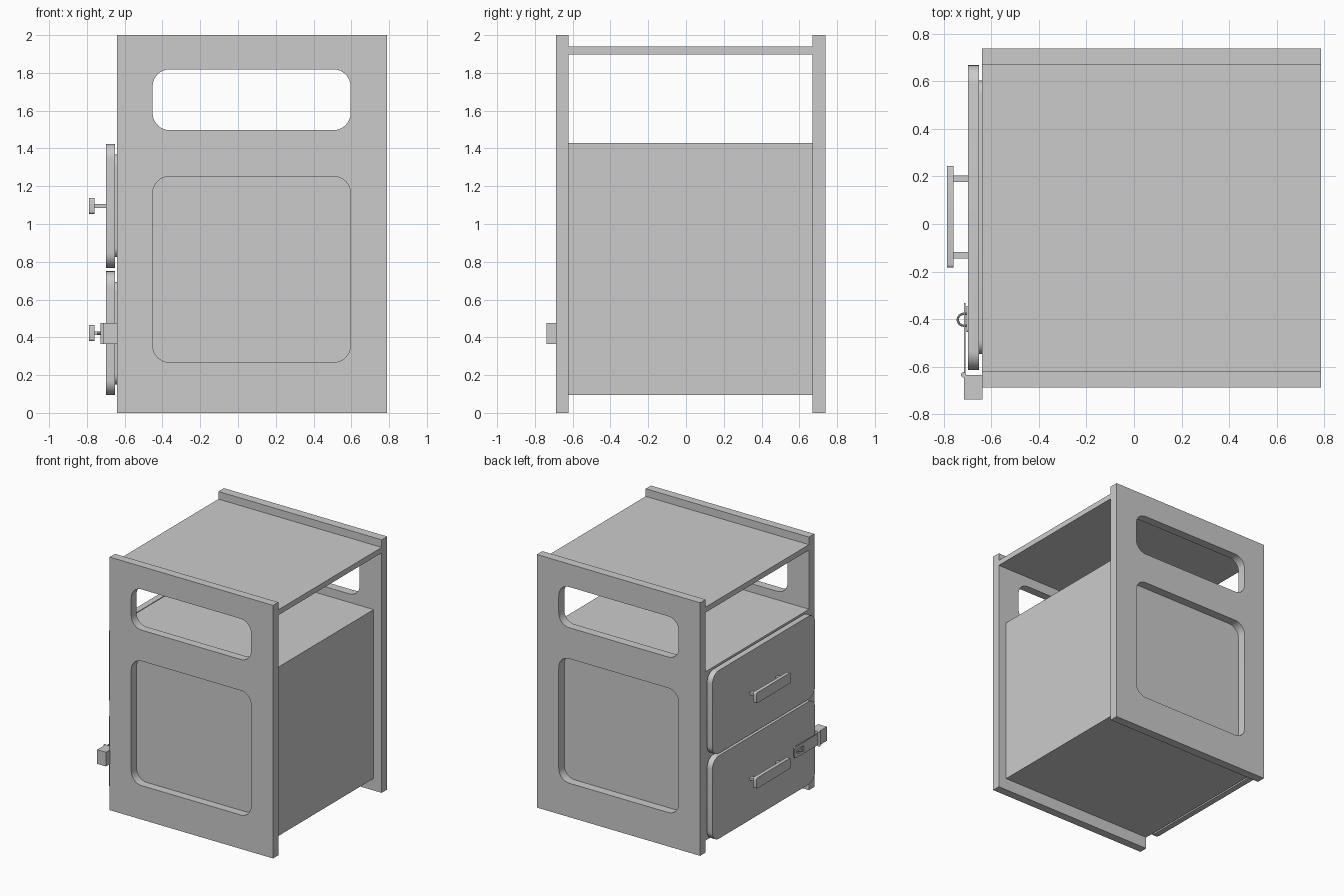
import bpy, math
from mathutils import Matrix

if "Cube" in bpy.data.objects:
    bpy.data.objects.remove(bpy.data.objects["Cube"])


def finish(obj, angle=30):
    bpy.ops.object.select_all(action='DESELECT')
    obj.select_set(True)
    bpy.context.view_layer.objects.active = obj
    if obj.type == 'CURVE':
        bpy.ops.object.convert(target='MESH')
    bpy.ops.object.shade_smooth_by_angle(angle=math.radians(angle))
    return bpy.context.object


def box(name, x, y, z):
    bpy.ops.mesh.primitive_cube_add(size=1)
    o = bpy.context.object
    o.name = name
    o.location = [(a + b) / 2 for a, b in (x, y, z)]
    o.scale = [b - a for a, b in (x, y, z)]
    bpy.ops.object.transform_apply(location=True, scale=True)
    return o


def rounded(u, v, r, n=8):
    if r == 0:
        return [(u[0], v[0]), (u[1], v[0]), (u[1], v[1]), (u[0], v[1])]
    pts = []
    corners = [(u[1] - r, v[1] - r), (u[0] + r, v[1] - r), (u[0] + r, v[0] + r), (u[1] - r, v[0] + r)]
    for k, (cu, cv) in enumerate(corners):
        for i in range(n + 1):
            a = math.pi / 2 * (k + i / n)
            pts.append((cu + r * math.cos(a), cv + r * math.sin(a)))
    return pts


# Extruded plate lying in the xz or yz plane, extra outlines become holes
def plate(name, plane, span, *outlines):
    cu = bpy.data.curves.new(name, 'CURVE')
    cu.dimensions = '2D'
    cu.fill_mode = 'BOTH'
    cu.extrude = (span[1] - span[0]) / 2
    for pts in outlines:
        s = cu.splines.new('POLY')
        s.points.add(len(pts) - 1)
        for p, (a, b) in zip(s.points, pts):
            p.co = (a, b, 0, 1)
        s.use_cyclic_u = True
    o = bpy.data.objects.new(name, cu)
    bpy.context.collection.objects.link(o)
    mid = sum(span) / 2
    if plane == 'xz':
        o.matrix_world = Matrix.Translation((0, mid, 0)) @ Matrix.Rotation(math.pi / 2, 4, 'X')
    else:
        o.matrix_world = Matrix(((0, 0, 1, mid), (1, 0, 0, 0), (0, 1, 0, 0), (0, 0, 0, 1)))
    return finish(o)


X = (-0.64, 0.788)
Y = (-0.622, 0.669)

# Side panels with two rounded windows
for name, span in (("side_panel_front", (-0.688, Y[0])), ("side_panel_back", (Y[1], 0.738))):
    plate(name, 'xz', span, rounded(X, (0, 2), 0),
          rounded((-0.452, 0.596), (1.497, 1.819), 0.09),
          rounded((-0.452, 0.596), (0.268, 1.252), 0.09))

# Cabinet body (set in from the rear edge) and top shelf
box("cabinet_body", (X[0], 0.718), Y, (0.095, 1.43))
box("top_shelf", X, Y, (1.897, 1.94))

# Drawers with handles
for tag, z0, z1 in (("lower", 0.094, 0.75), ("upper", 0.768, 1.424)):
    zc = (z0 + z1) / 2
    plate(tag + "_drawer_front", 'yz', (-0.699, -0.652), rounded((-0.615, 0.669), (z0, z1), 0.08))
    plate(tag + "_drawer_backing", 'yz', (-0.653, -0.638),
          rounded((-0.547, 0.604), (z0 + 0.056, z1 - 0.056), 0.055))
    plate(tag + "_handle_bar", 'yz', (-0.788, -0.76), rounded((-0.184, 0.244), (zc - 0.042, zc + 0.042), 0.012, 4))
    for i, y in enumerate((-0.131, 0.191)):
        box(f"{tag}_handle_post_{i}", (-0.764, -0.69), (y - 0.014, y + 0.014), (zc - 0.01, zc + 0.01))

# Latch: mounting block, hinged slotted strap, base plate
zl = 0.421
box("latch_block", (-0.715, -0.638), (-0.738, -0.635), (0.365, 0.477))
plate("latch_strap", 'yz', (-0.716, -0.709),
      rounded((-0.635, -0.333), (zl - 0.045, zl + 0.045), 0.02, 4),
      rounded((-0.45, -0.36), (zl - 0.018, zl + 0.018), 0.017, 5))
plate("staple_plate", 'yz', (-0.706, -0.696), rounded((-0.455, -0.345), (zl - 0.04, zl + 0.04), 0.01, 4))
bpy.ops.mesh.primitive_cylinder_add(vertices=20, radius=0.011, depth=0.11, location=(-0.718, -0.635, zl))
bpy.context.object.name = "latch_hinge_pin"
finish(bpy.context.object)

# Staple loop: a bent round wire
cu = bpy.data.curves.new("staple_loop", 'CURVE')
cu.dimensions = '3D'
cu.bevel_depth = 0.005
cu.bevel_resolution = 2
path = [(-0.698, -0.428)]
path += [(-0.716 - 0.026 * math.sin(math.pi * i / 12), -0.403 - 0.025 * math.cos(math.pi * i / 12)) for i in range(13)]
path += [(-0.698, -0.378)]
s = cu.splines.new('POLY')
s.points.add(len(path) - 1)
for p, (x, y) in zip(s.points, path):
    p.co = (x, y, zl, 1)
o = bpy.data.objects.new("staple_loop", cu)
bpy.context.collection.objects.link(o)
finish(o, 40)
